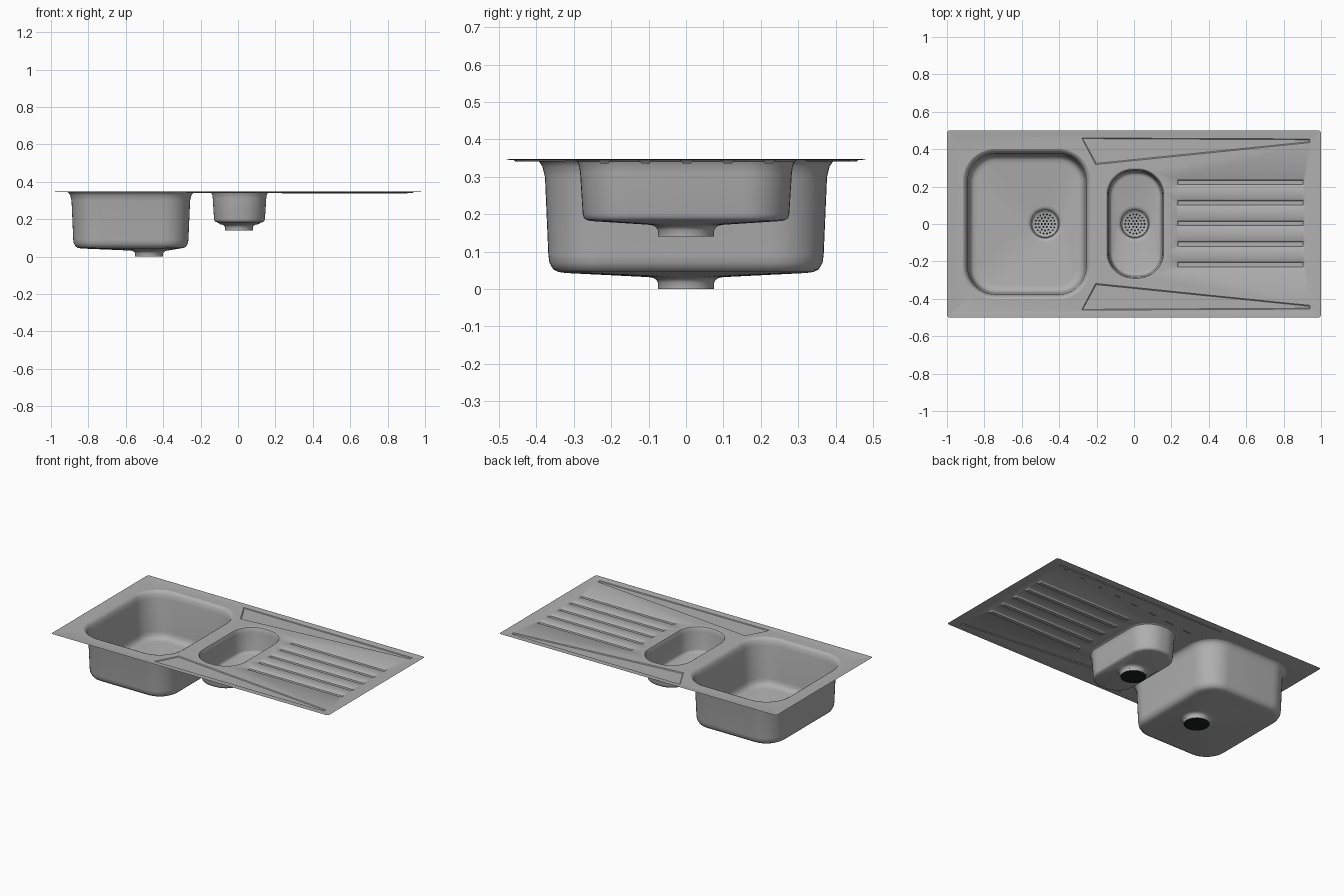
import bpy
import bmesh
import math

cube = bpy.data.objects.get("Cube")
if cube:
    bpy.data.objects.remove(cube, do_unlink=True)

ARC = 12        # points per rounded corner
TOP = 0.345     # height of the pressed sheet


def material(name, rgb):
    mat = bpy.data.materials.new(name)
    mat.use_nodes = True
    mat.diffuse_color = (*rgb, 1)
    mat.node_tree.nodes["Principled BSDF"].inputs["Base Color"].default_value = (*rgb, 1)
    return mat


steel = material("brushed steel", (0.43, 0.43, 0.435))
dark = material("drain black", (0.01, 0.015, 0.015))


def rounded(cx, cy, hx, hy, r, z, n=ARC):
    """Counter-clockwise rounded rectangle."""
    pts = []
    for k, (sx, sy) in enumerate([(1, 1), (-1, 1), (-1, -1), (1, -1)]):
        for i in range(n):
            a = math.pi / 2 * (k + i / (n - 1))
            pts.append((cx + sx * (hx - r) + r * math.cos(a),
                        cy + sy * (hy - r) + r * math.sin(a), z))
    return pts


def circle(cx, cy, r, z, n=4 * ARC):
    return [(cx + r * math.cos(math.tau * (i + 0.5) / n),
             cy + r * math.sin(math.tau * (i + 0.5) / n), z) for i in range(n)]


def ring(bm, pts):
    return [bm.verts.new(p) for p in pts]


def loft(bm, loops):
    """Skin a list of point loops of equal length; return the vertex rings."""
    rings = [ring(bm, p) for p in loops]
    for a, b in zip(rings, rings[1:]):
        for i in range(len(a)):
            j = (i + 1) % len(a)
            bm.faces.new((a[i], a[j], b[j], b[i]))
    return rings


def finish(bm, name, mat):
    mesh = bpy.data.meshes.new(name)
    bm.to_mesh(mesh)
    bm.free()
    mesh.materials.append(mat)
    obj = bpy.data.objects.new(name, mesh)
    bpy.context.collection.objects.link(obj)
    bpy.ops.object.select_all(action='DESELECT')
    obj.select_set(True)
    bpy.context.view_layer.objects.active = obj
    bpy.ops.object.shade_smooth_by_angle(angle=math.radians(35))
    return obj


# Bowls: centre x, half sizes, corner radius, drain x, drain base z, (inset, z) profile
BOWLS = {
    "main_bowl": dict(
        cx=-0.573, hx=0.342, hy=0.402, r=0.175, dx=-0.475, dz=0.0,
        profile=[(0, TOP), (0.009, 0.341), (0.018, 0.328), (0.025, 0.3), (0.034, 0.09),
                 (0.037, 0.07), (0.047, 0.053), (0.06, 0.046), (0.08, 0.043)]),
    "half_bowl": dict(
        cx=0.008, hx=0.158, hy=0.298, r=0.145, dx=0.005, dz=0.14,
        profile=[(0, TOP), (0.007, 0.341), (0.012, 0.33), (0.015, 0.31), (0.022, 0.2),
                 (0.025, 0.19), (0.031, 0.185), (0.042, 0.182)]),
}


def bowl_loop(b, inset, z):
    return rounded(b["cx"], 0, b["hx"] - inset, b["hy"] - inset, b["r"] - inset, z)


# Sheet with raised rim, bowl openings and pressed drainer
bm = bmesh.new()
rim = loft(bm, [rounded(0, 0, 1, 0.5, 0.015, 0.348, 5),
                rounded(0, 0, 0.985, 0.485, 0.014, 0.348, 5),
                rounded(0, 0, 0.97, 0.47, 0.012, TOP, 5)])
openings = [ring(bm, bowl_loop(b, 0, TOP)) for b in BOWLS.values()]
grooves = [ring(bm, rounded(0.57, 0.11 * k + 0.002, 0.342, 0.019, 0.009, TOP, 5))
           for k in range(-2, 3)]
wedge = [(-0.28, 0.46), (-0.205, 0.318), (0.94, 0.435), (0.94, 0.455)]
wedges = [ring(bm, [(x, y, TOP) for x, y in wedge]),
          ring(bm, [(x, -y, TOP) for x, y in reversed(wedge)])]

edges = []
for loop in [rim[-1]] + openings + grooves + wedges:
    for i, v in enumerate(loop):
        w = loop[(i + 1) % len(loop)]
        edges.append(bm.edges.get((v, w)) or bm.edges.new((v, w)))
fill = bmesh.ops.triangle_fill(bm, use_beauty=True, edges=edges, normal=(0, 0, 1))
for f in fill["geom"]:
    if isinstance(f, bmesh.types.BMFace):
        f.normal_update()
        if f.normal.z < 0:
            f.normal_flip()

# Press the grooves and corner wedges down
for loops, steps in ((grooves, [(0.003, 0.002), (0.005, 0.007)]), (wedges, [(0.007, 0.004)])):
    for loop in loops:
        face = bm.faces.new(loop)
        for thickness, depth in steps:
            face.normal_update()
            bmesh.ops.inset_individual(bm, faces=[face], thickness=thickness, depth=-depth)
finish(bm, "drainer_sheet", steel)

for name, b in BOWLS.items():
    dx, dz = b["dx"], b["dz"]

    # Bowl walls, floor falling to the drain, and drain cup
    bm = bmesh.new()
    loops = [bowl_loop(b, inset, z) for inset, z in b["profile"]]
    loops += [circle(dx, 0, r, dz + z) for r, z in
              ((0.1, 0.032), (0.088, 0.03), (0.08, 0.025), (0.075, 0.017), (0.075, 0))]
    loft(bm, loops)
    finish(bm, name, steel)

    # Dark underside of the drain
    bm = bmesh.new()
    bm.faces.new(ring(bm, circle(dx, 0, 0.075, dz + 0.0005)))
    finish(bm, name + "_drain_base", dark)

    # Strainer plate, slightly dished
    bm = bmesh.new()
    rings = loft(bm, [circle(dx, 0, r, dz + z) for r, z in
                      ((0.0755, 0.016), (0.07, 0.02), (0.064, 0.016))])
    bm.faces.new(rings[-1])
    finish(bm, name + "_strainer", steel)

    # Strainer holes in concentric rings
    bm = bmesh.new()
    for count, radius in ((1, 0), (6, 0.018), (12, 0.035), (18, 0.052)):
        for i in range(count):
            a = math.tau * i / count
            bm.faces.new(ring(bm, circle(dx + radius * math.cos(a), radius * math.sin(a),
                                         0.0052, dz + 0.0168, 10)))
    finish(bm, name + "_strainer_holes", dark)
